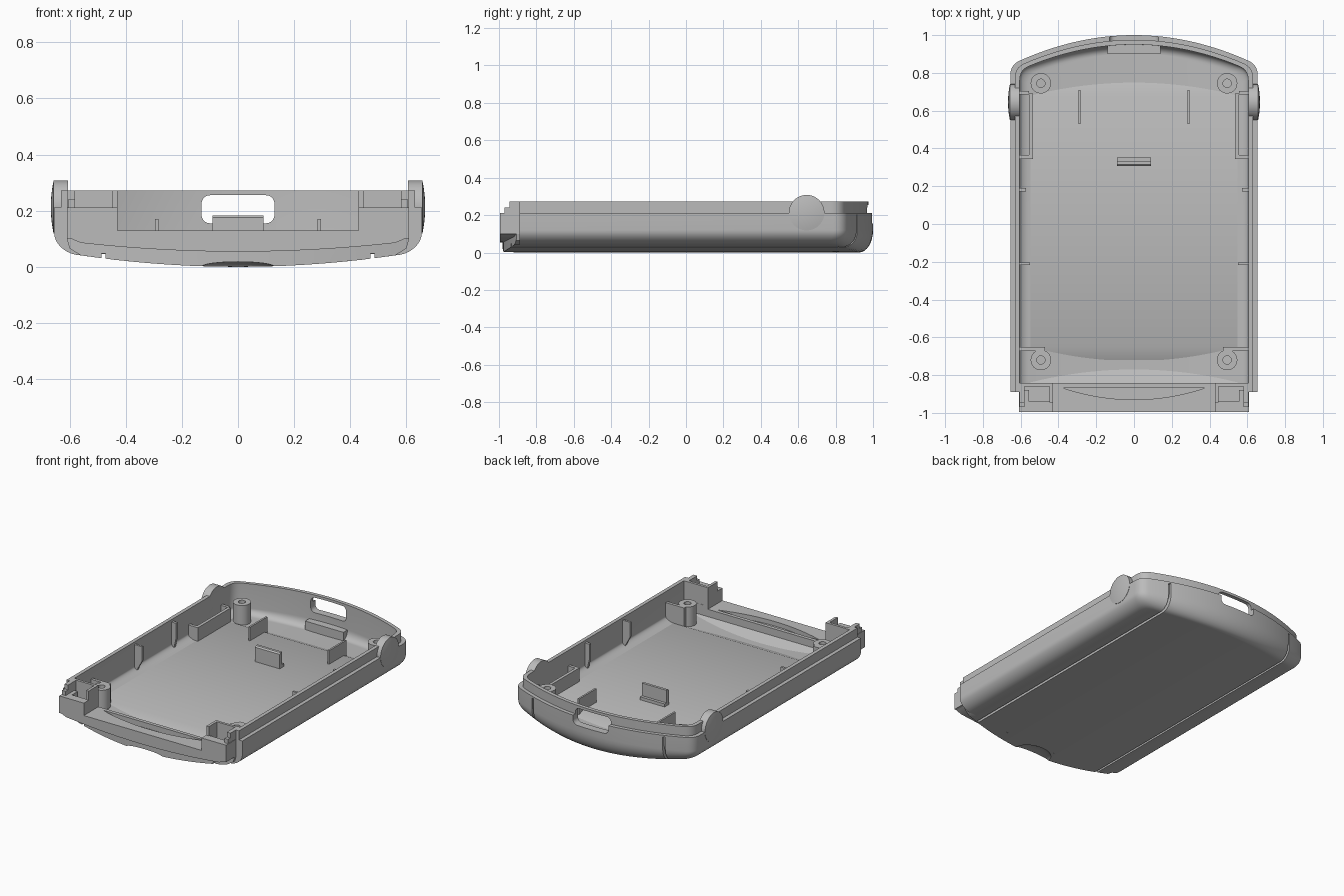
import bpy, bmesh, math
from mathutils import Matrix

if "Cube" in bpy.data.objects:
    bpy.data.objects.remove(bpy.data.objects["Cube"])

grey = bpy.data.materials.new("case grey")
grey.diffuse_color = (0.5, 0.5, 0.5, 1)
grey.use_nodes = True
grey.node_tree.nodes["Principled BSDF"].inputs["Base Color"].default_value = grey.diffuse_color


def finish(name, bm, smooth=True):
    bmesh.ops.remove_doubles(bm, verts=bm.verts, dist=1e-5)
    bmesh.ops.recalc_face_normals(bm, faces=bm.faces)
    me = bpy.data.meshes.new(name)
    bm.to_mesh(me)
    bm.free()
    ob = bpy.data.objects.new(name, me)
    bpy.context.collection.objects.link(ob)
    me.materials.append(grey)
    if smooth:
        shade(ob)
    return ob


def shade(ob):
    bpy.ops.object.select_all(action='DESELECT')
    ob.select_set(True)
    bpy.context.view_layer.objects.active = ob
    bpy.ops.object.shade_smooth_by_angle(angle=math.radians(32))


def prism(name, pts, axis, a, b):
    """Extrude a 2D outline along an axis from a to b."""
    place = {'x': lambda p, h: (h, p[0], p[1]), 'y': lambda p, h: (p[0], h, p[1]),
             'z': lambda p, h: (p[0], p[1], h)}[axis]
    bm = bmesh.new()
    lo = [bm.verts.new(place(p, a)) for p in pts]
    hi = [bm.verts.new(place(p, b)) for p in pts]
    bm.faces.new(lo)
    bm.faces.new(hi)
    n = len(pts)
    for i in range(n):
        j = (i + 1) % n
        bm.faces.new((lo[i], lo[j], hi[j], hi[i]))
    return finish(name, bm)


def box(name, x0, x1, y0, y1, z0, z1):
    return prism(name, [(x0, y0), (x1, y0), (x1, y1), (x0, y1)], 'z', z0, z1)


def lathe(name, prof, matrix, closed=False, n=40):
    """Revolve (radius, height) points about the local z axis."""
    bm = bmesh.new()
    rings = [[bm.verts.new((r * math.cos(2 * math.pi * k / n), r * math.sin(2 * math.pi * k / n), h))
              for k in range(n)] for r, h in prof]
    m = len(rings)
    for i in range(m if closed else m - 1):
        a, b = rings[i], rings[(i + 1) % m]
        for k in range(n):
            l = (k + 1) % n
            bm.faces.new((a[k], a[l], b[l], b[k]))
    bmesh.ops.transform(bm, matrix=matrix, verts=bm.verts)
    return finish(name, bm)


def cut(ob, cutters):
    for c in cutters:
        c.hide_render = True
        mod = ob.modifiers.new("cut", 'BOOLEAN')
        mod.operation = 'DIFFERENCE'
        mod.solver = 'EXACT'
        mod.object = c
        bpy.context.view_layer.objects.active = ob
        bpy.ops.object.modifier_apply(modifier=mod.name)
    shade(ob)


# ---- tray shell: loops lofted from the underside, over the rim, to the floor
RIM = 0.272


def under(x):
    return 0.13 * x * x


def floor(x):
    return 0.05 + 0.1 * x * x


def outline(d):
    w = 0.655 - d
    xc = w - 0.05
    y0 = 1 - d - 0.37 * xc * xc
    ctrl = (w, y0 - 0.74 * xc * 0.05)
    end = (w, ctrl[1] - 0.055)
    half = [(w, -0.89)]
    for i in range(9):
        t = i / 8
        half.append(tuple((1 - t) ** 2 * e + 2 * t * (1 - t) * c + t * t * s
                          for e, c, s in zip(end, ctrl, (xc, y0))))
    for i in range(1, 17):
        x = xc * (1 - i / 16)
        half.append((x, 1 - d - 0.37 * x * x))
    return half + [(-x, y) for x, y in half[-2::-1]]


def rounded_rows(d0, r, z0, curve):
    rows = []
    for i in range(9):
        t = math.pi / 2 * i / 8
        k = math.sin(t)
        rows.append([(x, y, z0 * (1 - k) + curve(x) * k) for x, y in outline(d0 + r * (1 - math.cos(t)))])
    for i in range(9, -1, -1):
        s = i / 10
        rows.append([(x * s, y, curve(x * s)) for x, y in outline(d0 + r)])
    return rows


rows = rounded_rows(0, 0.075, 0.12, under)[::-1]
for d, z in ((0, 0.212), (0.025, 0.212), (0.025, RIM), (0.05, RIM)):
    rows.append([(x, y, z) for x, y in outline(d)])
rows += rounded_rows(0.05, 0.045, 0.11, floor)
bm = bmesh.new()
grid = [[bm.verts.new(p) for p in row] for row in rows]
for a, b in zip(grid, grid[1:]):
    for i in range(len(a) - 1):
        bm.faces.new((a[i], a[i + 1], b[i + 1], b[i]))
bmesh.ops.remove_doubles(bm, verts=bm.verts, dist=1e-5)
bmesh.ops.dissolve_degenerate(bm, edges=bm.edges, dist=1e-6)
bmesh.ops.holes_fill(bm, edges=[e for e in bm.edges if e.is_boundary], sides=0)
shell = finish("tray_shell", bm)

# ---- front end: bowed lower lip and ledge with a lens-shaped slot
xs = [-0.56 + 1.12 * i / 24 for i in range(25)]
low = [(-0.61, 0.1), (-0.6, 0.065)] + [(x, under(x)) for x in xs] + [(0.6, 0.065), (0.61, 0.1)]
lower_lip = prism("front_lower_lip", low, 'y', -0.985, -0.885)
up = [(-0.61, 0.13), (-0.595, 0.1)] + [(x, floor(x) + 0.004) for x in xs] + [(0.595, 0.1), (0.61, 0.13)]
ledge = prism("front_ledge", up, 'y', -0.995, -0.842)
lens = [(-0.37 + 0.74 * i / 20, -0.93 + 0.06 * ((i - 10) / 10) ** 2) for i in range(21)]
slot = prism("slot_cutter", lens + [(0.37, -0.866), (-0.37, -0.866)], 'z', 0.095, 0.2)
bow = [(0.65 * i / 12, -0.98 + 0.2 * (0.65 * i / 12) ** 2) for i in range(-12, 13)]
bow_cutter = prism("bow_cutter", bow + [(0.65, -1.2), (-0.65, -1.2)], 'z', -0.1, 0.2)

# ---- cutters: grooves, cable port and thumb scoop
grooves = []
for s in (1, -1):
    arc = [(0.8 + 0.103 * math.cos(a), 0.15 - 0.103 * math.sin(a))
           for a in [math.pi / 2 * i / 10 for i in range(11)]]
    pts = [(-1.1, -0.05), (1.1, -0.05), (1.1, 0.2), (0.903, 0.2)] + arc + [(-1.1, 0.047)]
    grooves.append(prism("groove_cutter", pts, 'x', s * 0.472, s * 0.487))
port = []
for cx, cz, a0 in ((0.1, 0.225, 0), (-0.1, 0.225, 90), (-0.1, 0.185, 180), (0.1, 0.185, 270)):
    for i in range(7):
        a = math.radians(a0 + 15 * i)
        port.append((cx + 0.03 * math.cos(a), cz + 0.03 * math.sin(a)))
port_cutter = prism("port_cutter", port, 'y', 0.85, 1.1)
scoop = lathe("scoop_cutter", [(math.sin(math.pi * i / 16), math.cos(math.pi * i / 16)) for i in range(17)],
              Matrix.Translation((0, -0.98, 0)) @ Matrix.Diagonal((0.13, 0.1, 0.018, 1)))
cut(shell, grooves + [port_cutter, scoop])
cut(lower_lip, [bow_cutter] + grooves + [scoop])
cut(ledge, [slot])
for c in grooves + [port_cutter, scoop, slot, bow_cutter]:
    bpy.data.objects.remove(c)

# ---- flat floor pad with sloped ends, and parts on the centre line
prism("floor_pad", [(-0.72, 0.052), (-0.65, 0.08), (0.68, 0.08), (0.76, 0.045), (-0.72, 0.045)], 'x', -0.55, 0.55)
prism("floor_front_ramp", [(-0.77, 0.05), (-0.843, 0.082), (-0.843, 0.045)], 'x', -0.55, 0.55)
box("port_shelf", -0.14, 0.14, 0.9, 0.955, 0.05, 0.108)
prism("centre_clip", [(0.307, 0.07), (0.307, 0.175), (0.316, 0.183), (0.333, 0.183), (0.333, 0.1),
                      (0.352, 0.1), (0.352, 0.07)], 'x', -0.09, 0.09)

# ---- mirrored parts
for s, side in ((1, "right"), (-1, "left")):
    def mbox(name, x0, x1, *rest):
        box(f"{side}_{name}", min(s * x0, s * x1), max(s * x0, s * x1), *rest)

    # domed pivot disc on the outside wall
    dome = [(0.095 * (1 - i / 8), 0.657 + 0.01 * (1 - (1 - i / 8) ** 2)) for i in range(9)]
    lathe(f"{side}_disc", [(0, 0.605), (0.095, 0.605)] + dome,
          Matrix.Translation((0, 0.645, 0.213)) @ Matrix.Rotation(s * math.pi / 2, 4, 'Y'))
    # screw bosses
    for y, end in ((0.745, "rear"), (-0.72, "front")):
        lathe(f"{side}_{end}_boss", [(0.022, 0.075), (0.054, 0.06), (0.054, 0.2), (0.022, 0.2)],
              Matrix.Translation((s * 0.493, y, 0)), closed=True)
    mbox("boss_web", 0.47, 0.61, -0.672, -0.652, 0.065, 0.2)
    # floor and wall ribs
    mbox("floor_rib", 0.283, 0.295, 0.53, 0.71, 0.045, 0.17)
    for name, y0, y1, x in (("wall_rib_rear", 0.172, 0.19, 0.572), ("wall_rib_front", -0.217, -0.203, 0.55)):
        rib = [(x, 0.255), (x, 0.16), (0.59, 0.085), (0.61, 0.085), (0.61, 0.255)]
        prism(f"{side}_{name}", [(s * a, b) for a, b in rib], 'y', y0, y1)
    # side pocket
    mbox("pocket_wall", 0.535, 0.555, 0.345, 0.69, 0.07, 0.17)
    mbox("pocket_end", 0.54, 0.61, 0.345, 0.365, 0.07, 0.17)
    mbox("pocket_stop", 0.555, 0.61, 0.685, 0.705, 0.07, 0.17)
    # front corner housing with an open well
    mbox("corner_base", 0.43, 0.61, -0.995, -0.842, 0.1, 0.15)
    mbox("corner_front", 0.43, 0.61, -0.995, -0.94, 0.14, 0.212)
    mbox("corner_side", 0.555, 0.61, -0.945, -0.88, 0.14, 0.212)
    mbox("corner_front_lip", 0.58, 0.606, -0.97, -0.941, 0.2, 0.24)
    mbox("corner_inner_wall", 0.43, 0.448, -0.945, -0.842, 0.12, RIM)
    mbox("corner_outer_wall", 0.58, 0.607, -0.945, -0.842, 0.12, RIM)
    mbox("corner_back_wall", 0.44, 0.607, -0.86, -0.843, 0.06, RIM)
